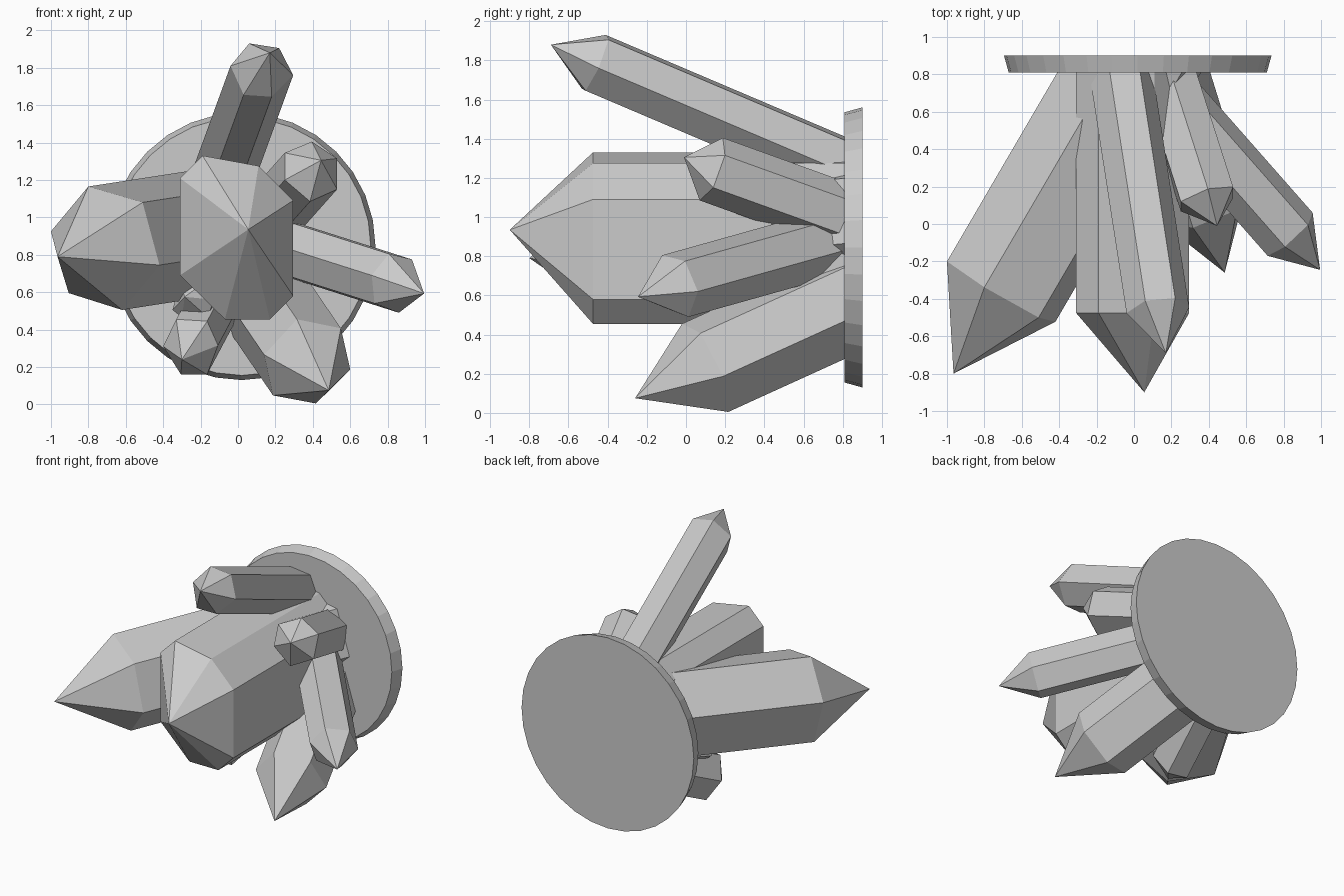
import bpy, bmesh, math
from mathutils import Matrix

BACK = 0.85  # crystals are rooted inside the backing disc


def finish(name, bm):
    bmesh.ops.recalc_face_normals(bm, faces=bm.faces)
    mesh = bpy.data.meshes.new(name)
    bm.to_mesh(mesh)
    bm.free()
    bpy.context.collection.objects.link(bpy.data.objects.new(name, mesh))


def crystal(name, lean, y0, outline, tip):
    """Pointed prism. lean = x and z shift per unit forward (-y); outline = (x, z)
    shoulder points seen from the front; y0 = depth of the first one. The
    shoulder ring lies in a plane square to the crystal's axis."""
    sx, sz = lean
    x0, z0 = outline[0]
    bm = bmesh.new()
    ring, root = [], []
    for x, z in outline:
        y = y0 + sx * (x - x0) + sz * (z - z0)
        d = BACK - y
        ring.append(bm.verts.new((x, y, z)))
        root.append(bm.verts.new((x - sx * d, BACK, z - sz * d)))
    apex = bm.verts.new(tip)
    n = len(ring)
    for i in range(n):
        j = (i + 1) % n
        bm.faces.new((ring[i], ring[j], root[j], root[i]))
        bm.faces.new((ring[j], ring[i], apex))
    bm.faces.new(root)
    finish(name, bm)


# Backing disc, slightly wider at the back
bm = bmesh.new()
bmesh.ops.create_cone(bm, cap_ends=True, segments=32, radius1=0.69, radius2=0.715, depth=0.09,
                      matrix=Matrix.Translation((0.02, 0.855, 0.845)) @ Matrix.Rotation(-math.pi / 2, 4, 'X'))
finish("backing_disc", bm)

# Large central crystal, pointing straight forward
crystal("center_crystal", (0, 0), -0.475,
        [(-0.31, 1.21), (-0.19, 1.33), (0.11, 1.275), (0.295, 1.09),
         (0.295, 0.58), (0.17, 0.455), (-0.07, 0.455), (-0.31, 0.69)], (0.055, -0.90, 0.935))

# Crystals fanning out around it
crystal("top_crystal", (0.155, 0.425), -0.41,
        [(0.06, 1.93), (0.22, 1.905), (0.295, 1.76), (0.18, 1.645), (0.03, 1.655), (-0.04, 1.81)],
        (0.17, -0.69, 1.88))
crystal("left_crystal", (-0.584, -0.09), -0.20,
        [(-1.0, 0.925), (-0.80, 1.165), (-0.51, 1.08), (-0.42, 0.745), (-0.62, 0.505), (-0.905, 0.595)],
        (-0.965, -0.80, 0.79))
crystal("lower_right_crystal", (0.31, -0.455), 0.19,
        [(0.60, 0.187), (0.417, 0.005), (0.187, 0.048), (0.14, 0.265), (0.315, 0.455), (0.55, 0.407)],
        (0.485, -0.26, 0.075))
crystal("right_crystal", (0.88, -0.28), -0.005,
        [(0.93, 0.775), (0.955, 0.62), (0.86, 0.49), (0.73, 0.54), (0.715, 0.69), (0.807, 0.805)],
        (0.995, -0.245, 0.593))
crystal("upper_right_crystal", (0.32, 0.36), 0.12,
        [(0.25, 1.345), (0.395, 1.405), (0.53, 1.315), (0.53, 1.15), (0.385, 1.085), (0.25, 1.20)],
        (0.444, -0.01, 1.305))
crystal("lower_left_crystal", (-0.25, -0.47), 0.15,
        [(-0.40, 0.31), (-0.305, 0.16), (-0.165, 0.16), (-0.107, 0.315), (-0.165, 0.445), (-0.33, 0.455)],
        (-0.30, 0.0, 0.24))
crystal("small_crystal", (-0.25, -0.25), 0.20,
        [(-0.35, 0.505), (-0.30, 0.465), (-0.16, 0.465), (-0.13, 0.56), (-0.19, 0.645), (-0.31, 0.645)],
        (-0.285, 0.07, 0.575))
